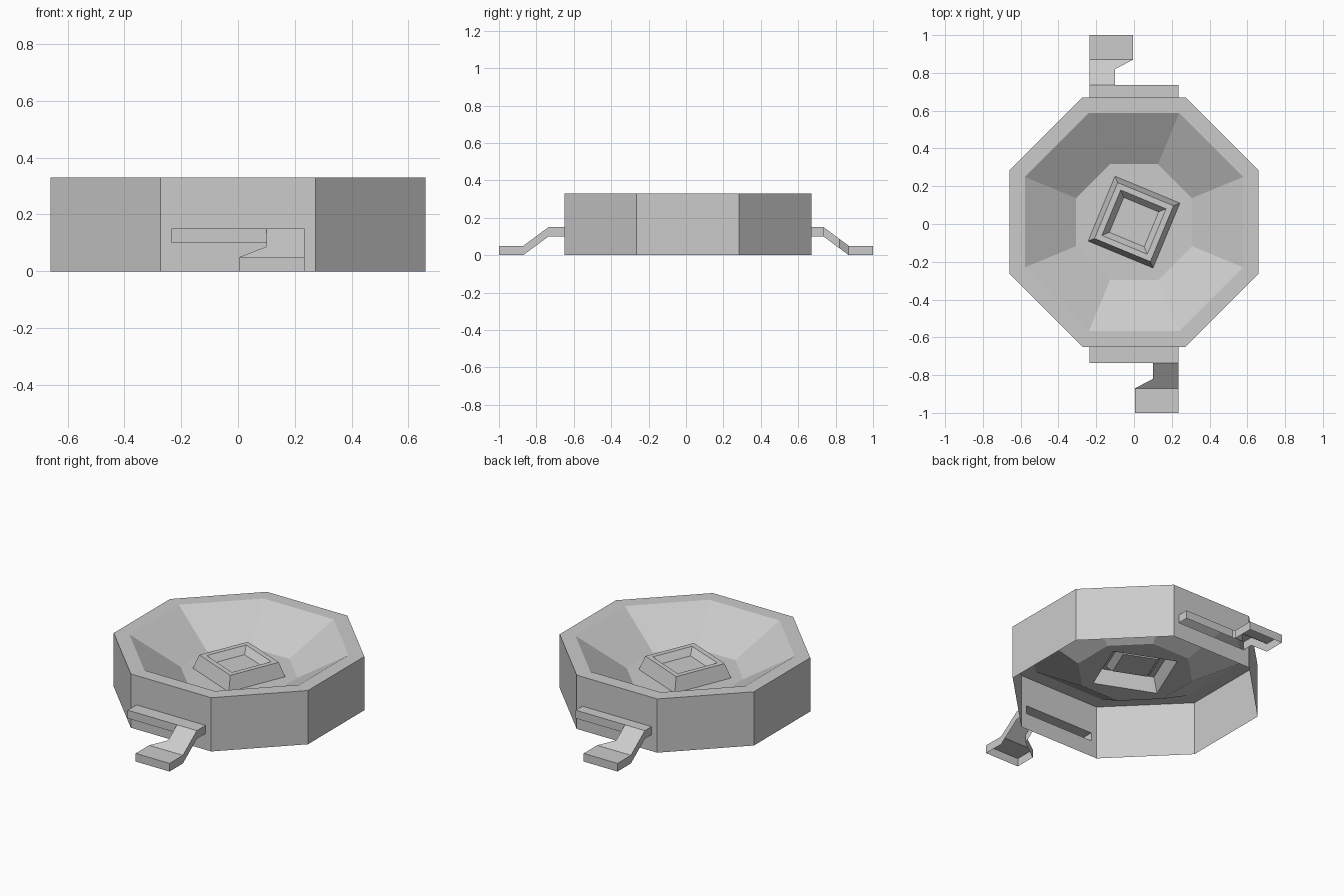
import bpy, bmesh
from math import radians, cos, sin, pi

if "Cube" in bpy.data.objects:
    bpy.data.objects.remove(bpy.data.objects["Cube"])

CY = 0.01      # centre of the octagonal body in y
AP = 0.66      # half width of the body
FLOOR = 0.16   # height of the dish floor


def finish(bm, name):
    me = bpy.data.meshes.new(name)
    bm.normal_update()
    bm.to_mesh(me)
    bm.free()
    ob = bpy.data.objects.new(name, me)
    bpy.context.collection.objects.link(ob)
    return ob


def ring(bm, n, apothem, z, start):
    r = apothem / cos(pi / n)
    return [bm.verts.new((r * cos(start + 2 * pi * i / n),
                          CY + r * sin(start + 2 * pi * i / n), z)) for i in range(n)]


def bridge(bm, a, b, skip=()):
    n = len(a)
    for i in range(n):
        if i not in skip:
            j = (i + 1) % n
            bm.faces.new((a[i], a[j], b[j], b[i]))


def loop_edges(bm, vs):
    return [bm.edges.get((vs[i], vs[(i + 1) % len(vs)])) for i in range(len(vs))]


# octagonal dish: outer wall, flat rim, sloped bowl
bm = bmesh.new()
rings = [ring(bm, 8, a, z, radians(22.5)) for a, z in
         ((AP, 0), (AP, 0.33), (0.577, 0.33), (0.307, FLOOR))]
bridge(bm, rings[0], rings[1], skip=(1, 5))
bridge(bm, rings[1], rings[2])
bridge(bm, rings[2], rings[3])

# front and back walls, each with a slot leading into the bracket
for i in (1, 5):
    a, b = rings[0][i], rings[0][i + 1]
    c, d = rings[1][i + 1], rings[1][i]
    s = 1 if a.co.x > 0 else -1
    slot = [bm.verts.new((x * s, a.co.y, z)) for x, z in
            ((0.235, 0.10), (-0.235, 0.10), (-0.235, 0.15), (0.235, 0.15))]
    bridge(bm, [a, b, c, d], slot)

# raised square socket in the middle, hollow underneath
sq = [ring(bm, 4, a, z, radians(22.5)) for a, z in
      ((0.186, FLOOR), (0.16, 0.245), (0.13, 0.245), (0.10, 0.205))]
for lo, hi in zip(sq, sq[1:]):
    bridge(bm, lo, hi)
bm.faces.new(sq[-1])

# dish floor around the socket
fill = bmesh.ops.triangle_fill(bm, use_beauty=True,
                               edges=loop_edges(bm, rings[3]) + loop_edges(bm, sq[0]))
bm.normal_update()
for f in fill["geom"]:
    if isinstance(f, bmesh.types.BMFace) and f.normal.z < 0:
        f.normal_flip()
finish(bm, "dish_body")


# bracket with a bent foot: top sheet plus skirt, open below
def bracket(name, s, wall):
    outline = [(-0.235, wall, .15), (0.235, wall, .15), (0.235, 0.735, .15),
               (0.235, 0.87, .05), (0.235, 1, .05), (0.005, 1, .05),
               (0.005, 0.87, .05), (0.10, 0.82, .087), (0.10, 0.735, .15),
               (-0.235, 0.735, .15)]
    bm = bmesh.new()
    top = [bm.verts.new((x * s, -y * s, z)) for x, y, z in outline]
    low = [bm.verts.new((x * s, -y * s, z - 0.05)) for x, y, z in outline]
    for idx in ((9, 8, 2, 1, 0), (8, 7, 6, 3, 2), (6, 5, 4, 3)):
        bm.faces.new([top[i] for i in idx])
    for i in range(1, 10):
        j = (i + 1) % 10
        bm.faces.new((top[i], top[j], low[j], low[i]))
    return finish(bm, name)


bracket("front_foot", 1, AP - CY)
bracket("back_foot", -1, AP + CY)
